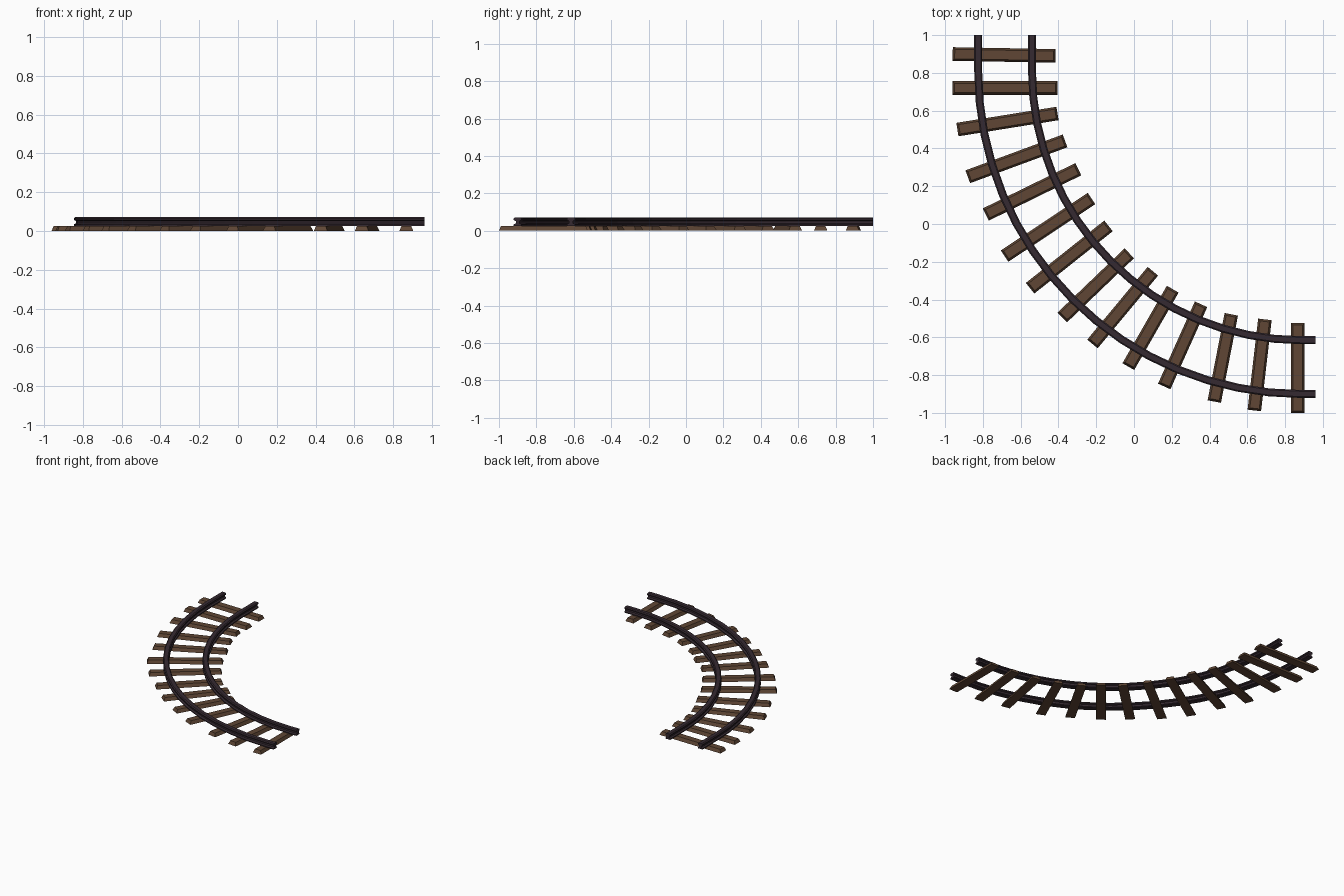
import bpy
import bmesh
import math
from mathutils import Vector, Matrix

default = bpy.data.objects.get("Cube")
if default:
    bpy.data.objects.remove(default, do_unlink=True)


def make_material(name, colour):
    mat = bpy.data.materials.new(name)
    mat.use_nodes = True
    mat.diffuse_color = colour
    mat.node_tree.nodes["Principled BSDF"].inputs["Base Color"].default_value = colour
    return mat


def make_object(name, bm, mat):
    bmesh.ops.recalc_face_normals(bm, faces=bm.faces)
    mesh = bpy.data.meshes.new(name)
    bm.to_mesh(mesh)
    bm.free()
    mesh.materials.append(mat)
    obj = bpy.data.objects.new(name, mesh)
    bpy.context.scene.collection.objects.link(obj)
    return obj


wood = make_material("brown wood", (0.115, 0.062, 0.035, 1))
steel = make_material("dark steel", (0.036, 0.023, 0.031, 1))

# Track layout: a quarter bend with a short straight at each end
CENTRE = Vector((0.885, 0.81))
END_X, END_Y = 0.96, 1.0
SEGMENTS = 16
TIE_TOP, RAIL_TOP = 0.026, 0.071

# Half of the rail section, from foot to chamfered head: (half width, height)
HALF_SECTION = [(0.021, TIE_TOP), (0.021, 0.034), (0.010, 0.040),
                (0.010, 0.052), (0.021, 0.057), (0.021, 0.065),
                (0.014, RAIL_TOP)]
SECTION = HALF_SECTION + [(-w, z) for w, z in reversed(HALF_SECTION)]


def rail_path(radius):
    """Points along the rail, each with its outward direction."""
    stations = [(Vector((CENTRE.x - radius, END_Y)), Vector((-1, 0)))]
    for i in range(SEGMENTS + 1):
        a = math.pi + math.pi / 2 * i / SEGMENTS
        out = Vector((math.cos(a), math.sin(a)))
        stations.append((CENTRE + out * radius, out))
    stations.append((Vector((END_X, CENTRE.y - radius)), Vector((0, -1))))
    return stations


def make_rail(name, radius):
    bm = bmesh.new()
    rings = []
    for point, out in rail_path(radius):
        rings.append([bm.verts.new((*(point + out * w), z)) for w, z in SECTION])
    count = len(SECTION)
    for a, b in zip(rings, rings[1:]):
        for i in range(count):
            j = (i + 1) % count
            bm.faces.new((a[i], a[j], b[j], b[i]))
    bm.faces.new(rings[0])
    bm.faces.new(rings[-1])
    return make_object(name, bm, steel)


def make_tie(name, start, end, width=0.072, taper=0.011):
    """A plank with its top face narrower than its base."""
    start, end = Vector(start), Vector(end)
    along = end - start
    middle = (start + end) / 2
    length = along.length
    bm = bmesh.new()
    bmesh.ops.create_cube(bm, size=1)
    for v in bm.verts:
        inset = taper if v.co.z > 0 else 0
        v.co.x = math.copysign(length / 2 - inset, v.co.x)
        v.co.y = math.copysign(width / 2 - inset, v.co.y)
        v.co.z = TIE_TOP if v.co.z > 0 else 0
    turn = Matrix.Rotation(math.atan2(along.y, along.x), 4, "Z")
    bm.transform(Matrix.Translation((middle.x, middle.y, 0)) @ turn)
    return make_object(name, bm, wood)


make_rail("outer_rail", 1.71)
make_rail("inner_rail", 1.425)

# Outer and inner end of each slightly uneven tie, following the bend
TIES = [
    ((-.96, .90), (-.415, .89)), ((-.96, .72), (-.405, .72)),
    ((-.935, .50), (-.405, .585)), ((-.88, .25), (-.365, .44)),
    ((-.785, .05), (-.295, .29)), ((-.685, -.17), (-.225, .135)),
    ((-.55, -.34), (-.135, -.01)), ((-.38, -.495), (-.025, -.155)),
    ((-.22, -.635), (.10, -.25)), ((-.03, -.755), (.205, -.345)),
    ((.16, -.86), (.355, -.425)), ((.425, -.94), (.515, -.478)),
    ((.637, -.987), (.693, -.505)), ((.867, -1.0), (.867, -.525)),
]
for n, (outer, inner) in enumerate(TIES, 1):
    make_tie(f"tie_{n}", outer, inner)
